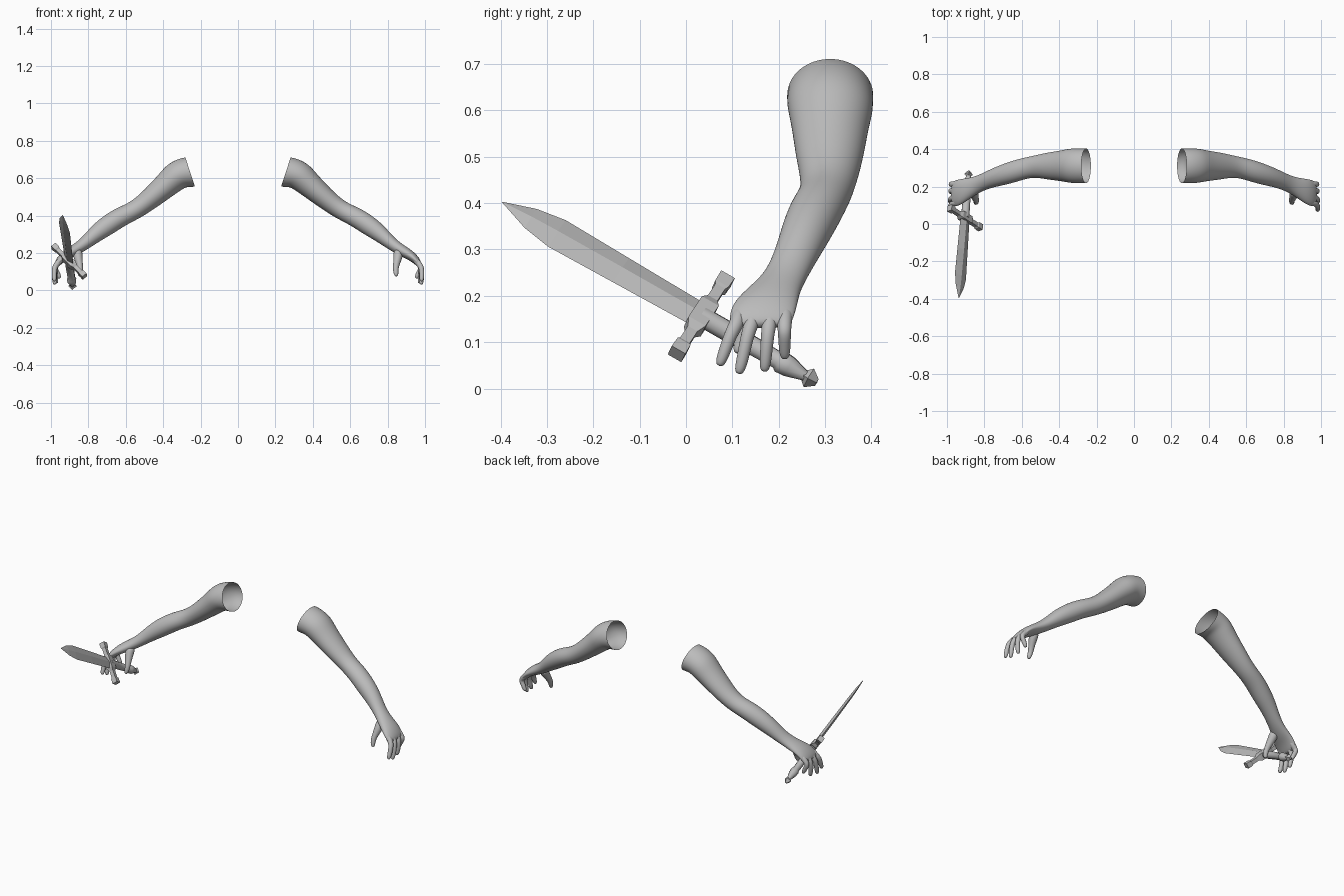
import bpy, bmesh, math
from mathutils import Vector

if "Cube" in bpy.data.objects:
    bpy.data.objects.remove(bpy.data.objects["Cube"])

grey = bpy.data.materials.new("plain grey")
grey.diffuse_color = (0.5, 0.5, 0.5, 1)
grey.use_nodes = True
grey.node_tree.nodes["Principled BSDF"].inputs["Base Color"].default_value = grey.diffuse_color


def loft(name, rings, cap_start=True, cap_end=True):
    """Skin a list of closed point rings."""
    bm = bmesh.new()
    rows = [[bm.verts.new(p) for p in ring] for ring in rings]
    n = len(rows[0])
    for a, b in zip(rows, rows[1:]):
        for i in range(n):
            bm.faces.new((a[i], a[(i + 1) % n], b[(i + 1) % n], b[i]))
    if cap_start:
        bm.faces.new(rows[0][::-1])
    if cap_end:
        bm.faces.new(rows[-1])
    bmesh.ops.recalc_face_normals(bm, faces=bm.faces)
    mesh = bpy.data.meshes.new(name)
    bm.to_mesh(mesh)
    bm.free()
    mesh.materials.append(grey)
    ob = bpy.data.objects.new(name, mesh)
    bpy.context.collection.objects.link(ob)
    return ob


def ellipse(c, u, v, n, power=1.0, turn=0.0):
    """Ring around c spanned by half axes u and v."""
    pts = []
    for i in range(n):
        a = 2 * math.pi * i / n + turn
        x, y = math.cos(a), math.sin(a)
        x = math.copysign(abs(x) ** power, x)
        y = math.copysign(abs(y) ** power, y)
        pts.append(c + u * x + v * y)
    return pts


def smooth_pair(ob):
    """Soft surface, mirrored to the other side."""
    ob.modifiers.new("mirror", 'MIRROR').use_mirror_merge = False
    sub = ob.modifiers.new("soft", 'SUBSURF')
    sub.levels = sub.render_levels = 2
    for p in ob.data.polygons:
        p.use_smooth = True


# Arm: centre x, y, z, half height, half depth
stations = [
    (0.320, 0.311, 0.617, 0.080, 0.095), (0.350, 0.312, 0.595, 0.076, 0.092),
    (0.385, 0.311, 0.562, 0.069, 0.084), (0.460, 0.310, 0.497, 0.059, 0.074),
    (0.545, 0.308, 0.430, 0.050, 0.056), (0.622, 0.287, 0.397, 0.053, 0.061),
    (0.695, 0.265, 0.350, 0.055, 0.058), (0.760, 0.245, 0.303, 0.046, 0.051),
    (0.825, 0.217, 0.245, 0.033, 0.046), (0.880, 0.190, 0.211, 0.031, 0.057),
    (0.930, 0.170, 0.183, 0.026, 0.072), (0.962, 0.162, 0.150, 0.020, 0.071),
    (0.972, 0.160, 0.132, 0.011, 0.062)]
centres = [Vector(s[:3]) for s in stations]
# open shoulder end, cut nearly upright
rings = [ellipse(Vector((0.256, 0.311, 0.633)), Vector((0.026, 0, 0.080)),
                 Vector((0, 0.095, 0)), 16),
         ellipse(Vector((0.285, 0.311, 0.628)), Vector((0.036, 0, 0.077)),
                 Vector((0, 0.095, 0)), 16)]
for i, s in enumerate(stations):
    t = centres[min(i + 1, len(stations) - 1)] - centres[max(i - 1, 0)]
    up = Vector((-t.z, 0, t.x)).normalized()
    rings.append(ellipse(centres[i], up * s[3], Vector((0, s[4], 0)), 16))
smooth_pair(loft("arm", rings, cap_start=False))


def digit(name, points, radii):
    """Bent tapering finger with a rounded tip."""
    pts = [Vector(p) for p in points]
    end = (pts[-1] - pts[-2]).normalized()
    pts.append(pts[-1] + end * radii[-1] * 0.8)
    radii = list(radii) + [radii[-1] * 0.55]
    out = []
    for i, p in enumerate(pts):
        t = (pts[min(i + 1, len(pts) - 1)] - pts[max(i - 1, 0)]).normalized()
        u = t.cross(Vector((0, 1, 0))).normalized()
        out.append(ellipse(p, u * radii[i], u.cross(t) * radii[i], 8))
    smooth_pair(loft(name, out))


# Fingers: base y, tip y, tip x, tip z
fingers = [("index_finger", 0.112, 0.075, 0.982, 0.058),
           ("middle_finger", 0.143, 0.116, 0.980, 0.041),
           ("ring_finger", 0.180, 0.170, 0.972, 0.046),
           ("little_finger", 0.212, 0.213, 0.956, 0.073)]
for name, yb, yt, xt, zt in fingers:
    digit(name, [(0.935, yb + 0.005, 0.175), (0.968, yb, 0.143),
                 (0.982, yb * 0.6 + yt * 0.4, 0.75 * 0.14 + 0.25 * zt),
                 (xt * 0.6 + 0.984 * 0.4, yb * 0.25 + yt * 0.75, zt + 0.025),
                 (xt, yt, zt)],
          [0.017, 0.018, 0.0155, 0.0145, 0.0125])
digit("thumb", [(0.858, 0.178, 0.215), (0.856, 0.158, 0.180), (0.847, 0.135, 0.142),
                (0.842, 0.120, 0.110), (0.846, 0.113, 0.085)],
      [0.030, 0.027, 0.019, 0.016, 0.013])

# Sword frame: along the blade, along the guard, through the blade
hub = Vector((-0.903, 0.033, 0.156))
along = Vector((-0.054, -0.68, 0.39)).normalized()
across = Vector((0.165, -0.11, -0.16))
across = (across - along * across.dot(along)).normalized()
thick = along.cross(across)

# Blade: diamond section
blade = []
for d, w, t in [(0.0, 0.036, 0.012), (0.20, 0.041, 0.011), (0.36, 0.045, 0.009),
                (0.425, 0.032, 0.007), (0.496, 0.001, 0.001)]:
    blade.append(ellipse(hub + along * d, across * w, thick * t, 4))
loft("blade", blade)

# Cross guard: square bar with flared ends and a thicker middle
guard = []
half = [(0.128, 0.017), (0.098, 0.016), (0.092, 0.012), (0.052, 0.012), (0.034, 0.021)]
for s, r in [(-s, r) for s, r in half] + half[::-1]:
    guard.append(ellipse(hub + across * s, along * r * 1.414, thick * r * 1.3,
                         4, turn=math.pi / 4))
loft("cross_guard", guard)


# Handle: eight-sided grip and pommel
def turned(name, profile, n):
    loft(name, [ellipse(hub - along * d, across * r, thick * r, n, turn=math.pi / n)
                for d, r in profile])


turned("grip", [(0.0, 0.023), (0.06, 0.023), (0.19, 0.020), (0.198, 0.026),
                (0.22, 0.024), (0.262, 0.011)], 8)
turned("pommel", [(0.255, 0.011), (0.268, 0.023), (0.288, 0.008)], 4)

# Keep the sword crisp except for the round grip
grip = bpy.data.objects["grip"]
for p in grip.data.polygons:
    p.use_smooth = len(p.vertices) == 4
bpy.context.view_layer.objects.active = grip
grip.select_set(True)
bpy.ops.object.shade_smooth_by_angle(angle=math.radians(46))
